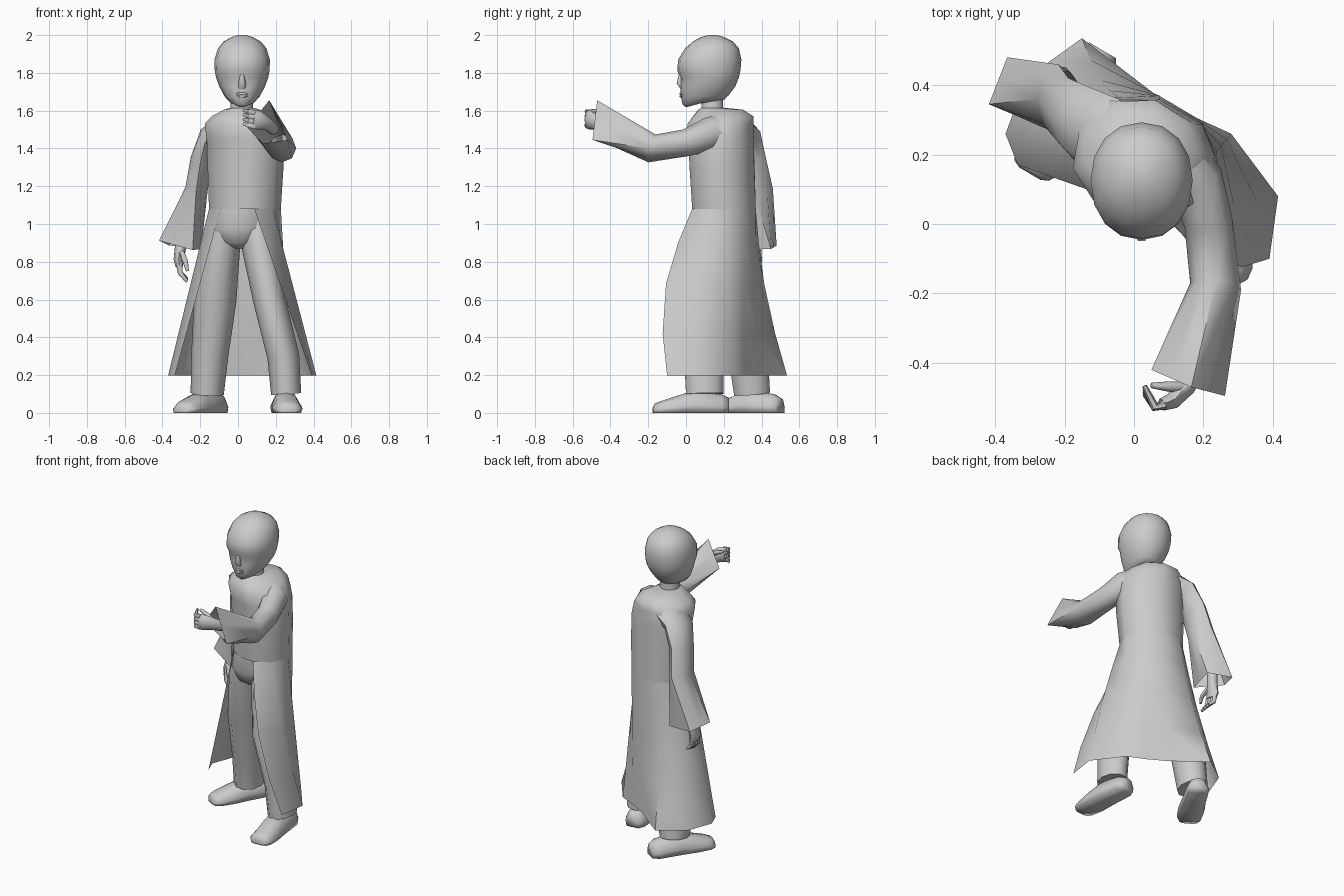
import bpy, bmesh
from math import sin, cos, pi, radians
from mathutils import Vector, Matrix

cube = bpy.data.objects.get("Cube")
if cube:
    bpy.data.objects.remove(cube, do_unlink=True)

grey = bpy.data.materials.new("plain grey")
grey.use_nodes = True
COLOUR = (0.6, 0.6, 0.6, 1)
grey.diffuse_color = COLOUR
grey.node_tree.nodes["Principled BSDF"].inputs["Base Color"].default_value = COLOUR


def loft(name, rings, closed=True, caps=True, angle=60):
    """Skin a list of equally long point rings."""
    bm = bmesh.new()
    rows = [[bm.verts.new(p) for p in ring] for ring in rings]
    n = len(rows[0])
    for low, high in zip(rows, rows[1:]):
        for i in range(n if closed else n - 1):
            j = (i + 1) % n
            bm.faces.new((low[i], low[j], high[j], high[i]))
    if caps:
        bm.faces.new(rows[0][::-1])
        bm.faces.new(rows[-1])
    bmesh.ops.recalc_face_normals(bm, faces=bm.faces)
    mesh = bpy.data.meshes.new(name)
    bm.to_mesh(mesh)
    bm.free()
    mesh.materials.append(grey)
    obj = bpy.data.objects.new(name, mesh)
    bpy.context.collection.objects.link(obj)
    bpy.ops.object.select_all(action='DESELECT')
    obj.select_set(True)
    bpy.context.view_layer.objects.active = obj
    bpy.ops.object.shade_smooth_by_angle(angle=radians(angle))


def oval(x, y, z, rx, ry, angles, power=1.0, rise=0.0, spin=0):
    """Ring in plan; a power below one is boxier, rise lifts its back, spin turns it."""
    def soft(v):
        return abs(v) ** power * (1 if v > 0 else -1)
    turned = Matrix.Rotation(radians(spin), 3, 'Z')
    return [Vector((x, y, z)) + turned @ Vector((rx * soft(cos(a)), ry * soft(sin(a)), rise * (1 + sin(a)) / 2))
            for a in angles]


def turn(n):
    return [2 * pi * i / n for i in range(n)]


def limb(name, path, ref=(0, 1, 0), sides=8, caps=True, cuff=()):
    """Tube along (x, y, z, width, depth) stations, with an optional four-cornered end."""
    pts = [Vector(p[:3]) for p in path]
    rings = []
    for i, (p, station) in enumerate(zip(pts, path)):
        t = (pts[min(i + 1, len(pts) - 1)] - pts[max(i - 1, 0)]).normalized()
        u = t.cross(Vector(ref)).normalized()
        v = t.cross(u)
        rings.append([p + u * station[3] * cos(a) + v * station[4] * sin(a) for a in turn(sides)])
    if cuff:
        corners = [Vector(c) for c in cuff]
        rings[-1] = [q for i, c in enumerate(corners) for q in (c, c.lerp(corners[(i + 1) % 4], .5))]
    loft(name, rings, caps=caps)


# Head, with brow, eye hollow and rising jaw line built into the profile
head_profile = [  # height, half width, front, back, rise of the back
    (1.618, .035, .0, .15, .04), (1.632, .065, -.018, .2, .025), (1.67, .093, -.026, .225, .01),
    (1.73, .122, -.03, .262, 0), (1.775, .138, -.028, .28, 0), (1.81, .145, -.046, .288, 0),
    (1.87, .147, -.042, .293, 0), (1.93, .128, -.005, .28, 0), (1.965, .1, .035, .25, 0),
    (1.99, .055, .08, .2, 0), (2, .02, .12, .165, 0)]
loft("head", [oval(.022, (f + b) / 2, z, w, (b - f) / 2, turn(16), .93, rise)
              for z, w, f, b, rise in head_profile])

# Nose and lips
limb("nose", [(.022, -.03, 1.79, .01, .01), (.022, -.032, 1.745, .02, .02),
              (.022, -.02, 1.72, .022, .012)], sides=6)
for part, z in (("upper_lip", 1.69), ("lower_lip", 1.676)):
    limb(part, [(-.008, -.018, z, .004, .004), (.022, -.027, z, .008, .008),
                (.052, -.018, z, .004, .004)], ref=(0, 0, 1), sides=6)

# Neck
loft("neck", [oval(.02, .14, z, r, r, turn(10)) for z, r in ((1.56, .066), (1.62, .06), (1.7, .06))])

# Coat: closed body, then a skirt open at the front and flaring to an uneven hem
hem = [(.39, -.1), (.415, .08), (.28, .26), (.17, .31), (.05, .38),
       (-.15, .535), (-.31, .42), (-.37, .26), (-.335, .17)]
around = [radians(-58 + 38.25 * i) for i in range(len(hem))]
front = [radians(a) for a in (266, 284)]
body = [(.035, .205, 1.08, .192, .168), (.038, .195, 1.3, .204, .17), (.035, .19, 1.45, .206, .172),
        (.02, .186, 1.53, .2, .175), (.02, .2, 1.57, .158, .162), (.022, .185, 1.605, .09, .122),
        (.02, .145, 1.615, .062, .064)]
rings = [oval(*s, around + front, .92, spin=-20) for s in body]
loft("coat_body", rings)
rows = []
for t in (0, .2, .45, .75, 1):
    row = [w.lerp(Vector((*h, .198)), t) for w, h in zip(rings[0], hem)]
    for i, bulge in ((0, .08), (1, .03), (5, .03), (6, .02)):
        row[i].y -= bulge * sin(pi * t)
    rows.append(row)
loft("coat_skirt", rows, closed=False, caps=False)

# Trousers
loft("trouser_top", [oval(*s, turn(16)) for s in (
    (.035, .2, 1.12, .165, .155), (.02, .195, .98, .178, .155),
    (.01, .2, .9, .13, .13), (.01, .2, .87, .03, .08))])
limb("left_trouser_leg", [(.09, .18, 1.04, .07, .12), (.11, .165, .9, .095, .128), (.165, .08, .6, .085, .115),
                          (.24, .095, .3, .085, .11), (.255, .1, .1, .08, .105)], sides=10)
limb("right_trouser_leg", [(-.05, .2, 1.04, .08, .12), (-.085, .22, .9, .098, .13), (-.12, .26, .6, .112, .115),
                           (-.15, .33, .3, .098, .11), (-.163, .35, .1, .088, .1)], sides=10)

# Shoes: rounded sections on a flat sole, from heel to toe
shoe_profile = [(0, .045, .08), (.1, .068, .1), (.45, .072, .12),
                (.7, .08, .088), (.9, .075, .062), (.975, .058, .05), (1, .035, .03)]
for side, heel, toe in (("left", (.235, .225), (.27, -.175)), ("right", (-.09, .5), (-.3, .145))):
    start, end = Vector((*heel, 0)), Vector((*toe, 0))
    across = (end - start).normalized().cross(Vector((0, 0, 1)))
    shape = [(-.9, 0), (.9, 0), (1, .35), (.6, .9), (0, 1), (-.6, .9), (-1, .35)]
    loft(side + "_shoe", [[start.lerp(end, t) + across * w * s + Vector((0, 0, h * k)) for s, k in shape]
                          for t, w, h in shoe_profile], angle=100)

# Sleeves, open at the cuff
UP = (0, 0, 1)
limb("left_sleeve", [(.1, .22, 1.5, .09, .09), (.18, .12, 1.475, .08, .09), (.215, 0, 1.43, .07, .072),
                     (.235, -.18, 1.4, .074, .076), (.155, -.445, 1.545, .1, .1)], ref=UP, caps=False,
     cuff=[(.05, -.42, 1.51), (.13, -.385, 1.425), (.262, -.495, 1.445), (.165, -.47, 1.655)])
limb("right_sleeve", [(-.05, .24, 1.51, .08, .115), (-.15, .29, 1.46, .062, .11), (-.195, .325, 1.34, .057, .098),
                      (-.22, .36, 1.18, .06, .1), (-.305, .37, .89, .115, .108)], caps=False,
     cuff=[(-.195, .45, .868), (-.24, .27, .862), (-.418, .345, .912), (-.365, .48, .886)])

# Left hand, held forward with the fingers curling across
limb("left_hand", [(.19, -.39, 1.5, .03, .032), (.15, -.47, 1.535, .027, .038),
                   (.11, -.51, 1.55, .024, .05), (.08, -.52, 1.555, .018, .05)], ref=UP)
for i in range(4):
    z = 1.518 + .024 * i
    limb(f"left_finger_{i + 1}", [(.09, -.52, z, .014, .015), (.06, -.527, z + .004, .013, .014),
                                  (.03, -.49 + .008 * i, z + .012, .007, .008)], ref=UP, sides=6)
limb("left_thumb", [(.14, -.47, 1.56, .016, .016), (.1, -.468, 1.585, .015, .015),
                    (.05, -.465, 1.603, .008, .008)], ref=UP, sides=6)

# Right hand, hanging relaxed
limb("right_hand", [(-.3, .37, .96, .032, .034), (-.305, .365, .87, .03, .034),
                    (-.315, .355, .81, .026, .048), (-.31, .35, .775, .02, .046)])
for i in range(4):
    y = .318 + .022 * i
    limb(f"right_finger_{i + 1}", [(-.312, y, .79, .016, .014), (-.305, y - .004, .74, .014, .013),
                                   (-.27, y - .01, .695 + .005 * i, .008, .007)], sides=6)
limb("right_thumb", [(-.3, .33, .85, .016, .016), (-.278, .3, .8, .014, .014),
                     (-.268, .3, .75, .008, .008)], sides=6)
